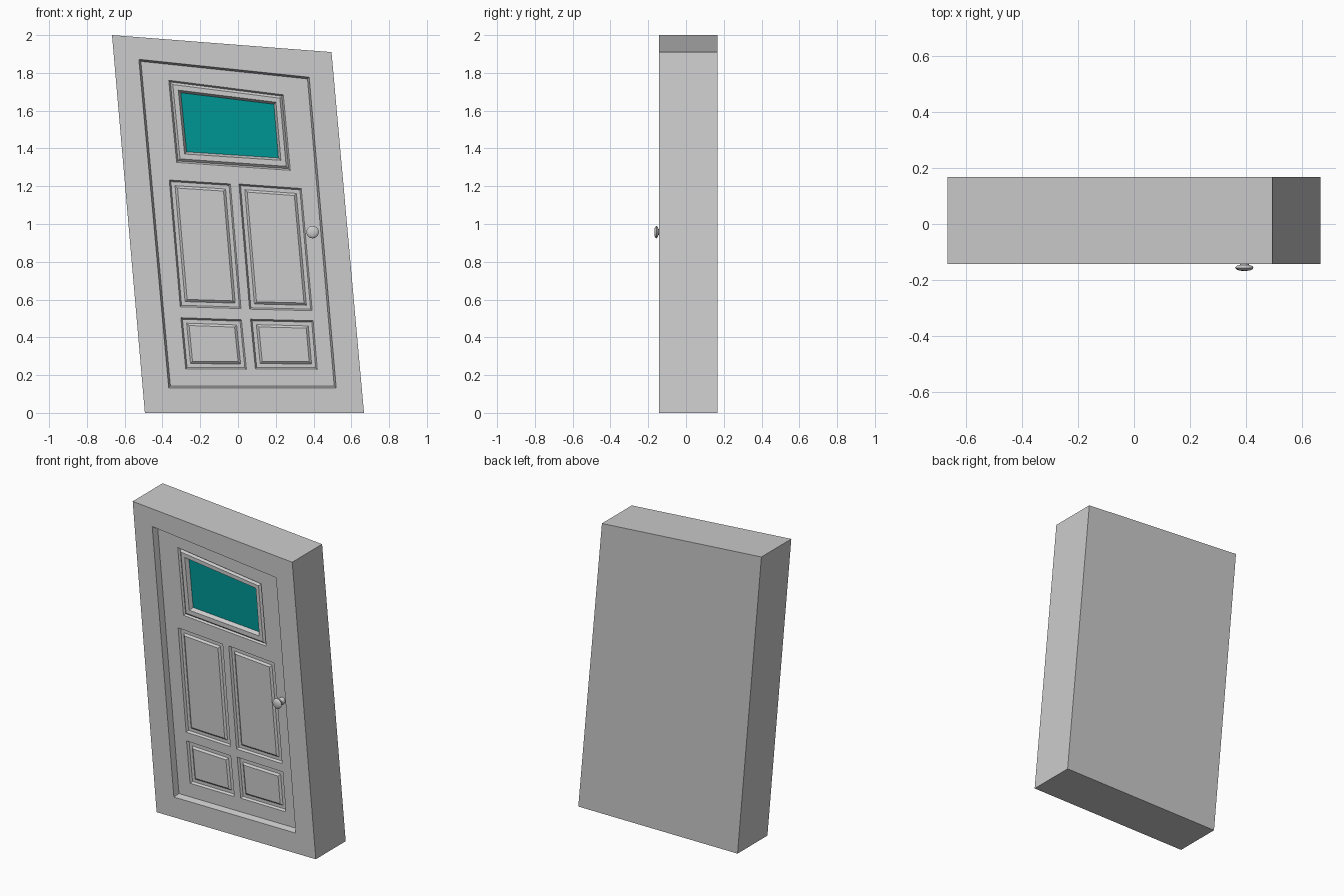
import bpy, bmesh, math
from mathutils import Vector, Matrix

if "Cube" in bpy.data.objects:
    bpy.data.objects.remove(bpy.data.objects["Cube"])

FRONT, BACK = -0.143, 0.168
DOOR = FRONT + 0.04          # depth of the recessed door face


def inset(quad, d):
    """Offset a clockwise (seen from the front) quad inwards by d, mitred."""
    pts = [Vector(p) for p in quad]
    out = []
    for i, p in enumerate(pts):
        a = (p - pts[i - 1]).normalized()
        b = (pts[(i + 1) % 4] - p).normalized()
        na, nb = Vector((a.y, -a.x)), Vector((b.y, -b.x))
        out.append(p + (na + nb) * d / (1 + na.dot(nb)))
    return out


def ring(bm, quad, y):
    return [bm.verts.new((p[0], y, p[1])) for p in quad]


def bridge(bm, a, b):
    for i in range(4):
        j = (i + 1) % 4
        bm.faces.new((a[i], a[j], b[j], b[i]))


def finish(bm, name, color=None):
    bmesh.ops.recalc_face_normals(bm, faces=bm.faces)
    mesh = bpy.data.meshes.new(name)
    bm.to_mesh(mesh)
    bm.free()
    obj = bpy.data.objects.new(name, mesh)
    bpy.context.collection.objects.link(obj)
    if color:
        mat = bpy.data.materials.new(name)
        mat.diffuse_color = color
        mat.use_nodes = True
        mat.node_tree.nodes["Principled BSDF"].inputs["Base Color"].default_value = mat.diffuse_color
        mesh.materials.append(mat)
    return obj


# Quads in (x, z): top left, top right, bottom right, bottom left
OUTER = [(-.667, 2), (.495, 1.91), (.667, 0), (-.493, 0)]
RECESS = [(-.525, 1.872), (.377, 1.777), (.52, .133), (-.367, .133)]
WINDOW = [(-.367, 1.761), (.24, 1.684), (.277, 1.284), (-.325, 1.326)]
GLASS = [(-.303, 1.695), (.19, 1.634), (.214, 1.35), (-.272, 1.382)]
PANELS = [
    [(-.364, 1.233), (-.04, 1.212), (.016, .552), (-.306, .562)],
    [(.005, 1.212), (.335, 1.188), (.393, .541), (.061, .549)],
    [(-.303, .504), (.018, .493), (.045, .231), (-.277, .233)],
    [(.066, .496), (.398, .488), (.42, .231), (.092, .233)],
]

# Slanted frame and door in one closed shell
bm = bmesh.new()
back = ring(bm, OUTER, BACK)
front = ring(bm, OUTER, FRONT)
lip = ring(bm, RECESS, FRONT)
door = ring(bm, inset(RECESS, .01), DOOR)
bm.faces.new(back)
for a, b in ((back, front), (front, lip), (lip, door)):
    bridge(bm, a, b)
holes = [ring(bm, q, DOOR) for q in [WINDOW] + PANELS]

# Raised panels set in grooves
for hole, quad in zip(holes[1:], PANELS):
    prev = hole
    for d, y in ((.008, .015), (.028, .015), (.04, .004)):
        cur = ring(bm, inset(quad, d), DOOR + y)
        bridge(bm, prev, cur)
        prev = cur
    bm.faces.new(prev)

# Window moulding, ending at the glass opening
prev = holes[0]
for quad, y in ((inset(WINDOW, .008), .012), (inset(WINDOW, .02), 0),
                (inset(GLASS, -.012), 0), (GLASS, .025)):
    cur = ring(bm, quad, DOOR + y)
    bridge(bm, prev, cur)
    prev = cur

# Flat door face around the openings
edges = []
for loop in [door] + holes:
    for i in range(4):
        pair = (loop[i], loop[(i + 1) % 4])
        edges.append(bm.edges.get(pair) or bm.edges.new(pair))
bmesh.ops.triangle_fill(bm, edges=edges, use_beauty=True, normal=(0, -1, 0))
finish(bm, "door_and_frame")

# Window glass
bm = bmesh.new()
bm.faces.new(ring(bm, GLASS, DOOR + .025))
finish(bm, "window_glass", (0.0, 0.3, 0.3, 1))

# Knob turned around the y axis
profile = [(.0, -.168), (.018, -.167), (.028, -.163), (.033, -.157),
           (.028, -.150), (.016, -.146), (.014, -.125), (.022, -.115), (.022, DOOR + .002)]
bm = bmesh.new()
verts = [bm.verts.new((r, y, 0)) for r, y in profile]
edges = [bm.edges.new(p) for p in zip(verts, verts[1:])]
bmesh.ops.spin(bm, geom=verts + edges, cent=(0, 0, 0), axis=(0, 1, 0),
               angle=math.tau, steps=20)
bmesh.ops.remove_doubles(bm, verts=bm.verts, dist=1e-5)
bmesh.ops.transform(bm, matrix=Matrix.Translation((.395, 0, .957)), verts=bm.verts)
knob = finish(bm, "door_knob")
bpy.context.view_layer.objects.active = knob
knob.select_set(True)
bpy.ops.object.shade_smooth_by_angle(angle=math.radians(40))
